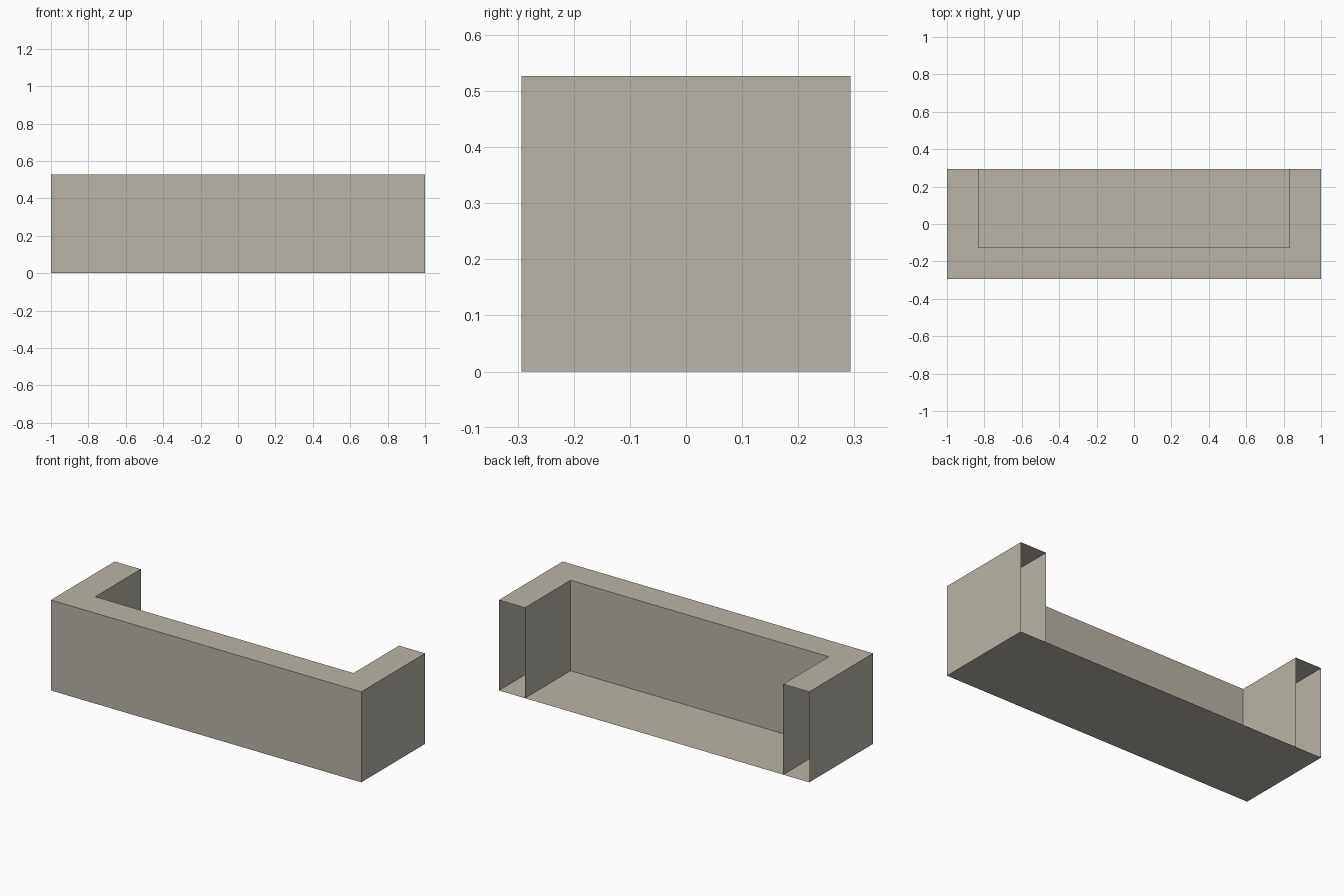
import bpy, bmesh

if "Cube" in bpy.data.objects:
    bpy.data.objects.remove(bpy.data.objects["Cube"])

W, D, H = 1.0, 0.2935, 0.527   # half width, half depth, height
T = 0.168                      # thickness of the hollow walls

mat = bpy.data.materials.new("warm grey")
mat.diffuse_color = (0.485, 0.456, 0.392, 1)
mat.use_nodes = True
mat.node_tree.nodes["Principled BSDF"].inputs["Base Color"].default_value = mat.diffuse_color

# U-shaped outlines, open at the back
outer = [(-W, D), (-W, -D), (W, -D), (W, D)]
inner = [(-W + T, D), (-W + T, -D + T), (W - T, -D + T), (W - T, D)]


def make_part(name, faces):
    bm = bmesh.new()
    for f in faces:
        bm.faces.new([bm.verts.new(p) for p in f])
    bmesh.ops.remove_doubles(bm, verts=bm.verts, dist=1e-5)
    me = bpy.data.meshes.new(name)
    bm.to_mesh(me)
    bm.free()
    me.materials.append(mat)
    bpy.context.collection.objects.link(bpy.data.objects.new(name, me))


def wall(path):
    return [[(*a, 0), (*b, 0), (*b, H), (*a, H)] for a, b in zip(path, path[1:])]


# Thin shells: the ends of both arms stay open at the back
make_part("outer_walls", wall(outer))
make_part("inner_walls", wall(inner[::-1]))
make_part("counter_top", [[(*p, H) for p in (outer[i], outer[i + 1], inner[i + 1], inner[i])]
                          for i in range(3)])
make_part("floor", [[(*p, 0) for p in reversed(outer)]])
